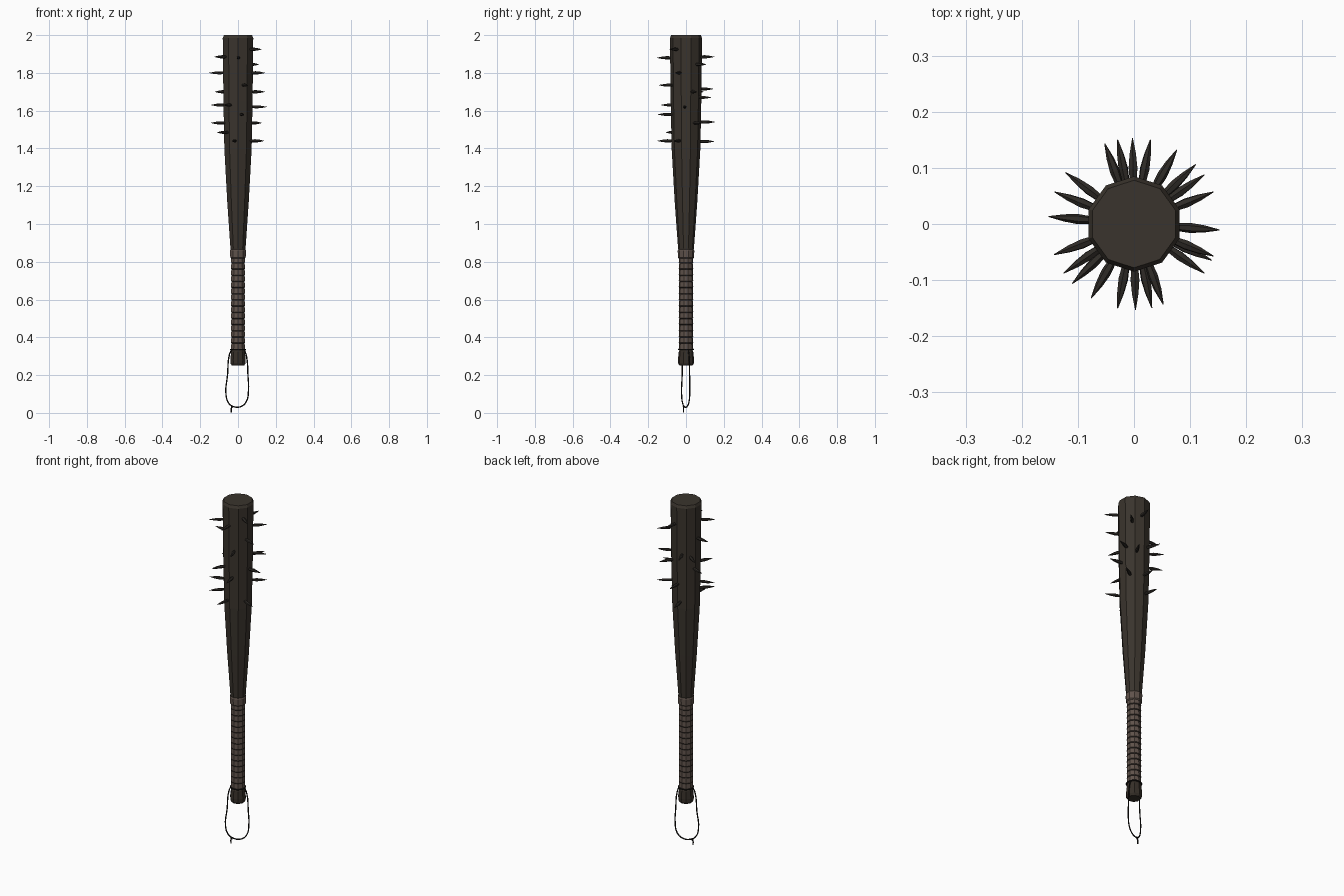
import bpy, bmesh, math
from mathutils import Vector

cube = bpy.data.objects.get("Cube")
if cube:
    bpy.data.objects.remove(cube, do_unlink=True)


def material(name, rgb):
    m = bpy.data.materials.new(name)
    m.use_nodes = True
    m.diffuse_color = (*rgb, 1)
    bsdf = m.node_tree.nodes["Principled BSDF"]
    bsdf.inputs["Base Color"].default_value = (*rgb, 1)
    bsdf.inputs["Roughness"].default_value = 0.8
    return m


WOOD = material("dark wood", (0.042, 0.034, 0.026))
KNOB = material("dark knob", (0.036, 0.028, 0.021))
WRAP = material("brown leather", (0.115, 0.085, 0.07))
SEAM = material("leather seam", (0.04, 0.03, 0.025))
SPIKE = material("blackened spike", (0.028, 0.024, 0.02))
CORD = material("black cord", (0.008, 0.007, 0.006))


def add_lathe(bm, profile, sides, origin=(0, 0, 0), axis=(0, 0, 1)):
    """Sweep (radius, distance) pairs round an axis and close the ends."""
    turn = Vector((0, 0, 1)).rotation_difference(Vector(axis))
    rings = []
    for r, d in profile:
        ring = []
        for i in range(sides):
            a = math.pi / 2 + math.tau * i / sides
            p = Vector((r * math.cos(a), r * math.sin(a), d))
            ring.append(bm.verts.new(turn @ p + Vector(origin)))
        rings.append(ring)
    for low, high in zip(rings, rings[1:]):
        for i in range(sides):
            j = (i + 1) % sides
            bm.faces.new((low[i], low[j], high[j], high[i]))
    bm.faces.new(rings[0][::-1])
    bm.faces.new(rings[-1])


def finish(name, bm, *mats):
    mesh = bpy.data.meshes.new(name)
    bm.normal_update()
    bm.to_mesh(mesh)
    bm.free()
    for m in mats:
        mesh.materials.append(m)
    obj = bpy.data.objects.new(name, mesh)
    bpy.context.collection.objects.link(obj)
    return obj


def lathe(name, profile, mat, sides=10):
    bm = bmesh.new()
    add_lathe(bm, profile, sides)
    return finish(name, bm, mat)


# Faceted wooden club and its flared end
lathe("club_body", [(0.032, 0.3), (0.034, 0.84), (0.042, 0.87), (0.06, 1.12), (0.076, 1.4),
                    (0.081, 1.65), (0.085, 1.985), (0.078, 2.0)], WOOD)
lathe("end_knob", [(0.034, 0.25), (0.042, 0.262), (0.043, 0.28), (0.038, 0.325),
                   (0.03, 0.345)], KNOB)

# Wrapped grip: leather bands with narrow sunken seams
BANDS, START, END = 15, 0.335, 0.825
step = (END - START) / BANDS
profile = []
for i in range(BANDS):
    z = START + i * step
    profile += [(0.0355, z), (0.0385, z + 0.004), (0.0375, z + step - 0.004)]
bm = bmesh.new()
add_lathe(bm, profile + [(0.0355, END)], 10)
for f in bm.faces:
    zs = [v.co.z for v in f.verts]
    f.material_index = int(max(zs) - min(zs) < 0.01)
finish("grip_wrap", bm, WRAP, SEAM)
lathe("grip_collar", [(0.038, 0.818), (0.043, 0.823), (0.044, 0.86), (0.04, 0.868)], WRAP)

# Spikes: direction in degrees and height, all pointing straight out
SPIKES = [(-89, 1.88), (-70, 1.735), (-78, 1.58), (-101, 1.44), (-120, 1.63),
          (-35, 1.925), (-22, 1.8), (-4, 1.62), (22, 1.7), (35, 1.535), (-25, 1.44),
          (44, 1.845), (60, 1.67), (79, 1.885), (91, 1.54), (101, 1.437), (110, 1.715),
          (143, 1.7), (158, 1.63), (175, 1.8), (201, 1.535), (215, 1.885), (224, 1.485)]
bm = bmesh.new()
for deg, z in SPIKES:
    a = math.radians(deg)
    add_lathe(bm, [(0.006, 0.065), (0.009, 0.1), (0.0065, 0.125), (0.0008, 0.153)], 6,
              (0, 0, z), (math.cos(a), math.sin(a), 0))
finish("spikes", bm, SPIKE)


# Wrist cord: hanging loop in a turned upright plane, neck ring and knot
def cord(name, points, closed=False):
    curve = bpy.data.curves.new(name + "_path", "CURVE")
    curve.dimensions = "3D"
    curve.bevel_depth = 0.0035
    curve.bevel_resolution = 1
    curve.resolution_u = 4
    curve.use_fill_caps = True
    spline = curve.splines.new("BEZIER")
    spline.bezier_points.add(len(points) - 1)
    for bp, p in zip(spline.bezier_points, points):
        bp.co = p
        bp.handle_left_type = bp.handle_right_type = "AUTO"
    spline.use_cyclic_u = closed
    temp = bpy.data.objects.new(name + "_temp", curve)
    bpy.context.collection.objects.link(temp)
    mesh = bpy.data.meshes.new_from_object(temp.evaluated_get(bpy.context.evaluated_depsgraph_get()))
    bpy.data.objects.remove(temp, do_unlink=True)
    mesh.materials.clear()
    mesh.materials.append(CORD)
    obj = bpy.data.objects.new(name, mesh)
    bpy.context.collection.objects.link(obj)


TURN = math.radians(20)


def hang(u, z):
    return (u * math.cos(TURN), u * math.sin(TURN), z)


cord("wrist_loop", [hang(u, z) for u, z in [
    (-0.036, 0.335), (-0.048, 0.31), (-0.059, 0.2), (-0.068, 0.1), (-0.053, 0.052),
    (-0.025, 0.033), (0.018, 0.034), (0.048, 0.062), (0.059, 0.12), (0.056, 0.2),
    (0.048, 0.3), (0.036, 0.335)]])
cord("neck_ring", [(0.039 * math.cos(i * math.tau / 8), 0.039 * math.sin(i * math.tau / 8), 0.336)
                   for i in range(8)], True)
cord("knot_tail", [hang(-0.028, 0.036), hang(-0.037, 0.027), hang(-0.038, 0.002)])
bm = bmesh.new()
add_lathe(bm, [(0.003, -0.007), (0.0065, 0), (0.003, 0.007)], 6, hang(-0.034, 0.033))
finish("knot", bm, CORD)
